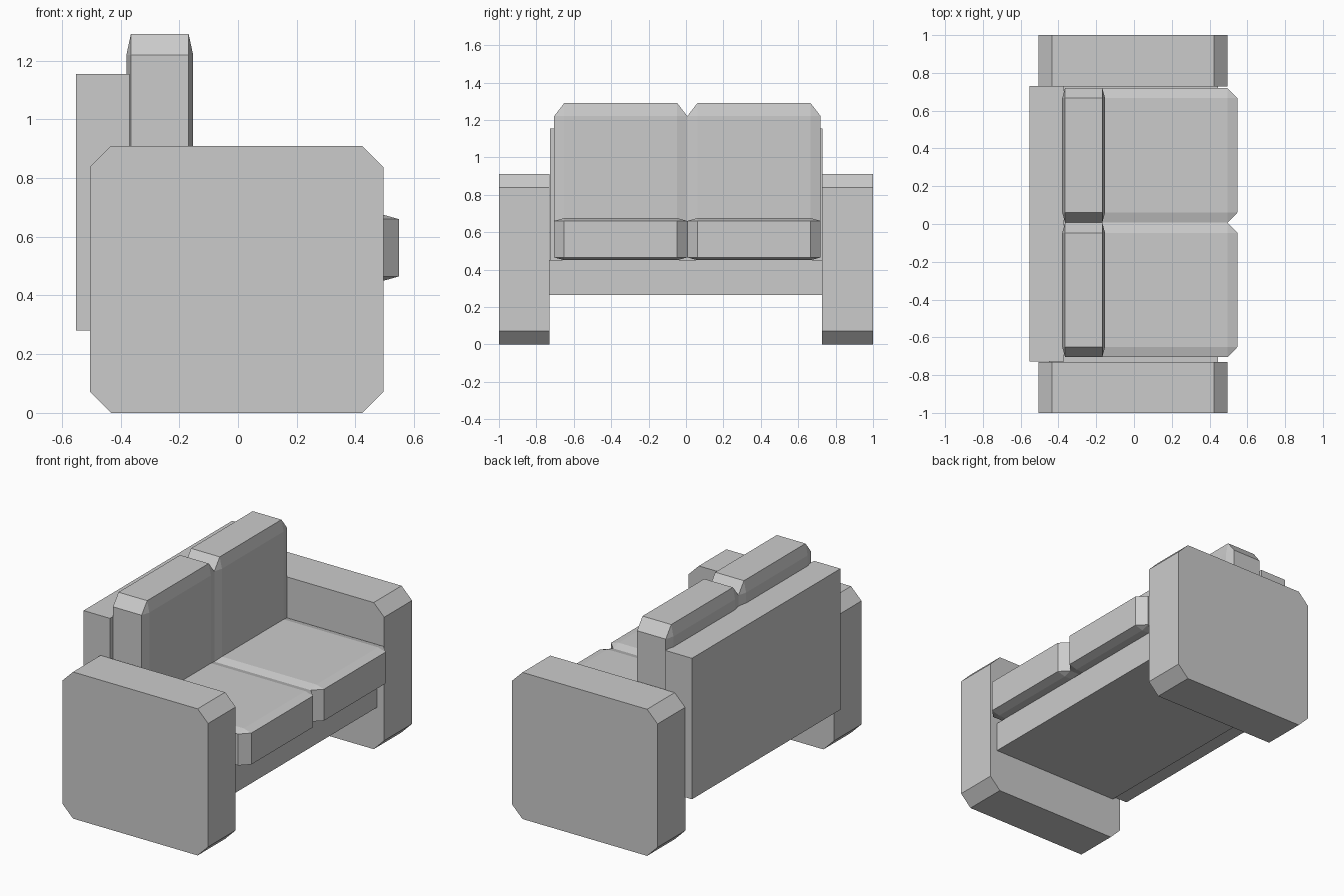
import bpy
import bmesh
from itertools import product
from mathutils import Vector

if "Cube" in bpy.data.objects:
    bpy.data.objects.remove(bpy.data.objects["Cube"])

fabric = bpy.data.materials.new("light_grey_fabric")
fabric.diffuse_color = (0.6, 0.6, 0.6, 1)
fabric.use_nodes = True
fabric.node_tree.nodes["Principled BSDF"].inputs["Base Color"].default_value = fabric.diffuse_color


def finish(name, bm):
    bmesh.ops.recalc_face_normals(bm, faces=bm.faces)
    mesh = bpy.data.meshes.new(name)
    bm.to_mesh(mesh)
    bm.free()
    mesh.materials.append(fabric)
    bpy.context.collection.objects.link(bpy.data.objects.new(name, mesh))


def block(name, lo, hi):
    """Plain box between two corners."""
    bm = bmesh.new()
    lo, hi = Vector(lo), Vector(hi)
    bmesh.ops.create_cube(bm, size=1)
    for v in bm.verts:
        v.co = (lo + hi) / 2 + v.co * (hi - lo)
    finish(name, bm)


def cushion(name, lo, hi, cut):
    """Box with every edge chamfered by a different amount per axis."""
    bm = bmesh.new()
    mid = (Vector(lo) + Vector(hi)) / 2
    half = (Vector(hi) - Vector(lo)) / 2
    for sign in product((-1, 1), repeat=3):
        for axis in range(3):
            bm.verts.new([mid[i] + sign[i] * (half[i] - (0 if i == axis else cut[i]))
                          for i in range(3)])
    bmesh.ops.convex_hull(bm, input=bm.verts[:])
    bmesh.ops.dissolve_limit(bm, angle_limit=0.01, verts=bm.verts[:], edges=bm.edges[:])
    finish(name, bm)


def arm(name, y0, y1):
    """Slab with an eight-sided outline, extruded along y."""
    x0, x1, z1, c = -0.505, 0.495, 0.91, 0.072
    outline = [(x0 + c, 0), (x1 - c, 0), (x1, c), (x1, z1 - c),
               (x1 - c, z1), (x0 + c, z1), (x0, z1 - c), (x0, c)]
    bm = bmesh.new()
    face = bm.faces.new([bm.verts.new((x, y0, z)) for x, z in outline])
    ext = bmesh.ops.extrude_face_region(bm, geom=[face])
    moved = [g for g in ext["geom"] if isinstance(g, bmesh.types.BMVert)]
    bmesh.ops.translate(bm, verts=moved, vec=(0, y1 - y0, 0))
    finish(name, bm)


# Arms
arm("right_arm", -1.0, -0.73)
arm("left_arm", 0.727, 1.0)

# Frame
block("seat_base", (-0.45, -0.73, 0.265), (0.445, 0.727, 0.45))
block("back_panel", (-0.552, -0.727, 0.28), (-0.37, 0.73, 1.155))

# Two seat cushions and two back cushions
for side, y0, y1 in (("right", -0.705, 0.007), ("left", 0.007, 0.72)):
    cushion(side + "_seat_cushion", (-0.37, y0, 0.45), (0.548, y1, 0.675),
            (0.053, 0.054, 0.015))
    cushion(side + "_back_cushion", (-0.38, y0, 0.45), (-0.153, y1, 1.29),
            (0.015, 0.054, 0.07))
